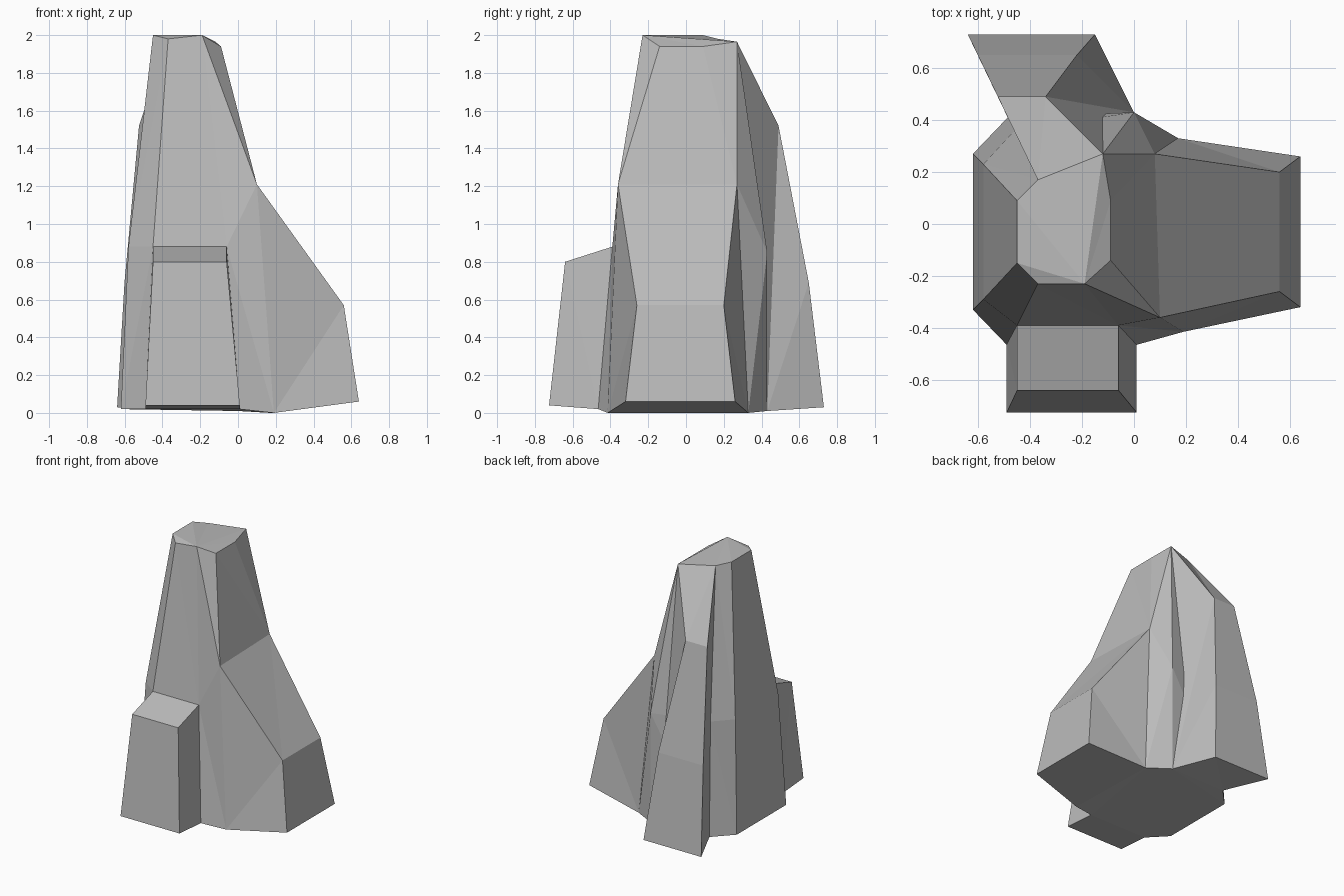
import bpy
import bmesh

cube = bpy.data.objects.get("Cube")
if cube:
    bpy.data.objects.remove(cube, do_unlink=True)

stone = bpy.data.materials.new("grey stone")
stone.use_nodes = True
GREY = (0.5, 0.5, 0.5, 1.0)
stone.diffuse_color = GREY
stone.node_tree.nodes["Principled BSDF"].inputs["Base Color"].default_value = GREY


def loft(name, rings, crease=None):
    """Skin matching rings of points, close both ends, keep flat facets."""
    bm = bmesh.new()
    loops = [[bm.verts.new(p) for p in ring] for ring in rings]
    for low, high in zip(loops, loops[1:]):
        for i in range(len(low)):
            j = (i + 1) % len(low)
            bm.faces.new((low[i], low[j], high[j], high[i]))
    bm.faces.new(loops[0][::-1])
    cap = bm.faces.new(loops[-1])
    if crease:
        bmesh.utils.face_split(cap, loops[-1][crease[0]], loops[-1][crease[1]])
    bmesh.ops.triangulate(bm, faces=bm.faces[:], quad_method='SHORT_EDGE')
    bmesh.ops.recalc_face_normals(bm, faces=bm.faces[:])
    mesh = bpy.data.meshes.new(name)
    bm.to_mesh(mesh)
    bm.free()
    mesh.materials.append(stone)
    obj = bpy.data.objects.new(name, mesh)
    bpy.context.collection.objects.link(obj)
    return obj


# Column: eight corners, counter-clockwise from the back of the right wall
foot = [(-.62, .27, .02), (-.62, -.33, .02), (-.49, -.465, .02), (.01, -.465, .02),
        (.19, -.415, 0), (.17, .33, 0), (0, .43, .01), (-.486, .41, .02)]
waist = [(-.58, .23, .88), (-.58, -.29, .88), (-.45, -.39, .88), (-.06, -.39, .88),
         (.1, -.36, 1.21), (.08, .27, 1.21), (0, .43, .85), (-.46, .36, .88)]
crown = [(-.45, .09, 2), (-.45, -.15, 2), (-.37, -.23, 1.98), (-.19, -.23, 2),
         (-.09, -.14, 1.94), (-.09, .09, 1.94), (-.12, .27, 1.965), (-.37, .17, 1.98)]
loft("rock_column", [foot, waist, crown], crease=(3, 6))


def wall(i, j):
    """Lower column wall between two neighbouring corners."""
    return [foot[i], foot[j], waist[j], waist[i]]


# Block against the front wall
loft("front_buttress", [wall(2, 3), [(-.49, -.725, .04), (.01, -.725, .04),
                                     (-.06, -.64, .8), (-.45, -.64, .8)]])

# Sloping shoulder on the left wall
loft("left_buttress", [wall(4, 5), [(.64, -.32, .06), (.64, .26, .06),
                                    (.56, .2, .57), (.56, -.26, .57)]])

# Tall ridge running down the back, skinned between its two side profiles
inner_side = [crown[6], (-.34, .49, 1.52), (-.22, .65, .69),
              (-.15, .73, .03), foot[6], waist[6]]
outer_side = [crown[7], (-.524, .49, 1.52), (-.601, .65, .69),
              (-.64, .73, .03), foot[7], waist[7]]
loft("back_buttress", [inner_side, outer_side])
